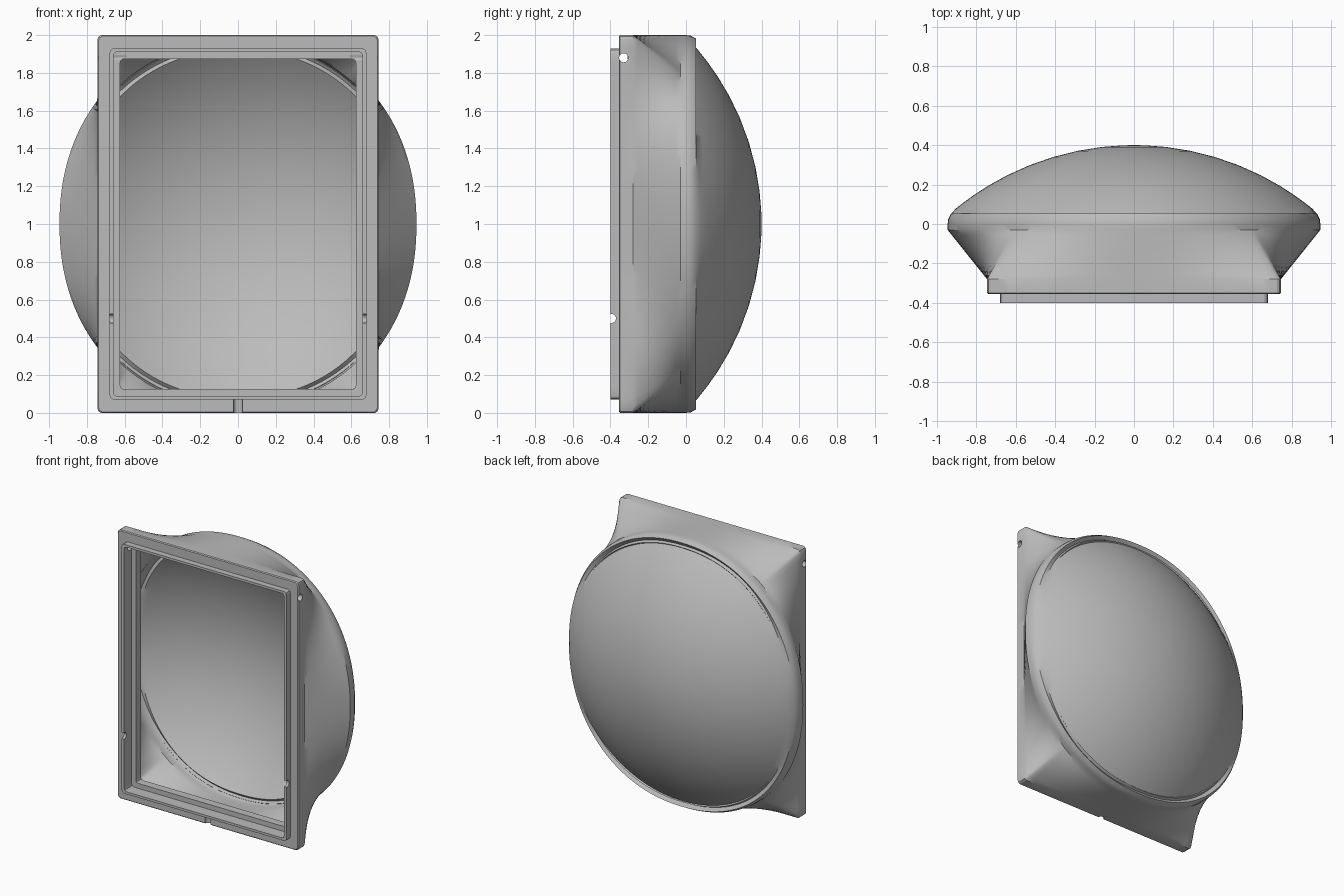
import bpy, bmesh, math
from mathutils import Matrix

if "Cube" in bpy.data.objects:
    bpy.data.objects.remove(bpy.data.objects["Cube"], do_unlink=True)

grey = bpy.data.materials.new("light grey")
grey.use_nodes = True
grey.diffuse_color = (0.5, 0.5, 0.5, 1)
grey.node_tree.nodes["Principled BSDF"].inputs["Base Color"].default_value = grey.diffuse_color

W, H = 0.745, 1.0          # half size of the flange
RX, RZ, POWER = 0.945, 1.0, 2.15   # widest outline of the bulge
DOME_R = 1.43
STEPS = 20

# Outline of a unit square with slightly rounded corners
edge = [math.tan(math.pi / 4 * i / STEPS) for i in range(1 - STEPS, STEPS)]
side = [(1, -0.975)] + [(1, t) for t in edge if abs(t) < 0.96] + [(1, 0.975), (0.992, 0.992)]
square = []
for turn in range(4):
    for u, v in side:
        for _ in range(turn):
            u, v = -v, u
        square.append((u, v))


def rect(w, h, y):
    return [(u * w, y, 1 + v * h) for u, v in square]


def oval(shrink, scale=1.0, y=0.0):
    """Rounded outline matched to the flange by direction."""
    a, b = RX - shrink, RZ - shrink
    ring = []
    for u, v in square:
        x, z = u * W, v * H
        k = scale / (abs(x / a) ** POWER + abs(z / b) ** POWER) ** (1 / POWER)
        ring.append((x * k, y, 1 + z * k))
    return ring


def blend(first, last, count):
    return [[tuple(p + (q - p) * i / count for p, q in zip(a, b)) for a, b in zip(first, last)]
            for i in range(1, count + 1)]


def domed(ring, top):
    return [(x, top - DOME_R + math.sqrt(DOME_R ** 2 - x * x - (z - 1) ** 2), z) for x, y, z in ring]


def bulge(start, shrink, top):
    """Rings running from a rectangle, over the rim, to the dome's crown."""
    rings = [start] + blend(start, oval(shrink, 1, -0.03), 10)
    rings += [oval(shrink, 1, 0.0), oval(shrink, 0.997, 0.025), oval(shrink, 0.982, 0.052)]
    rings += [domed(oval(shrink, s), top) for s in (0.955, 0.92, 0.86, 0.78, 0.68, 0.56, 0.43, 0.3, 0.17, 0.06)]
    return rings


# Stepped front frame, from the opening out to the flange
frame = [rect(0.625, 0.873, -0.25), rect(0.625, 0.873, -0.31),
         rect(0.66, 0.91, -0.31), rect(0.66, 0.91, -0.4),
         rect(0.68, 0.928, -0.4), rect(0.68, 0.928, -0.355),
         rect(W - 0.006, H - 0.006, -0.355), rect(W, H, -0.349)]
inner = bulge(rect(W - 0.04, H - 0.04, -0.25), 0.035, 0.365)
outer = bulge(rect(W, H, -0.28), 0, 0.4)
rings = inner[::-1] + frame + outer

# Housing skin: bridge the rings and close both crowns
bm = bmesh.new()
loops = [[bm.verts.new(p) for p in ring] for ring in rings]
n = len(square)
for a, b in zip(loops, loops[1:]):
    for i in range(n):
        j = (i + 1) % n
        bm.faces.new((a[i], a[j], b[j], b[i]))
for loop, y in ((loops[0], 0.365), (loops[-1], 0.4)):
    crown = bm.verts.new((0, y, 1))
    for i in range(n):
        bm.faces.new((loop[i], loop[(i + 1) % n], crown))
bmesh.ops.recalc_face_normals(bm, faces=bm.faces)
mesh = bpy.data.meshes.new("housing")
bm.to_mesh(mesh)
bm.free()
mesh.materials.append(grey)
housing = bpy.data.objects.new("housing", mesh)
bpy.context.collection.objects.link(housing)

# Pin holes, side notches and the drain slot
bm = bmesh.new()
for x, y, z, axis, length in ((0.69, -0.33, 1.88, "Y", 0.2), (-0.69, -0.33, 1.88, "Y", 0.2),
                              (0.67, -0.395, 0.5, "Y", 0.1), (-0.67, -0.395, 0.5, "Y", 0.1),
                              (0, -0.35, 0.03, "Z", 0.12)):
    turn = Matrix.Rotation(math.pi / 2, 4, "Y") if axis == "Y" else Matrix()
    bmesh.ops.create_cone(bm, cap_ends=True, segments=24, radius1=0.024, radius2=0.024,
                          depth=length, matrix=Matrix.Translation((x, y, z)) @ turn)
cut_mesh = bpy.data.meshes.new("hole_cutter")
bm.to_mesh(cut_mesh)
bm.free()
cut_mesh.materials.append(grey)
cutter = bpy.data.objects.new("hole_cutter", cut_mesh)
cutter.hide_render = True
bpy.context.collection.objects.link(cutter)

holes = housing.modifiers.new("holes", "BOOLEAN")
holes.operation = "DIFFERENCE"
holes.solver = "EXACT"
holes.object = cutter
bpy.ops.object.select_all(action="DESELECT")
housing.select_set(True)
bpy.context.view_layer.objects.active = housing
bpy.ops.object.modifier_apply(modifier="holes")
bpy.data.objects.remove(cutter, do_unlink=True)
bpy.ops.object.shade_smooth_by_angle(angle=math.radians(32))
